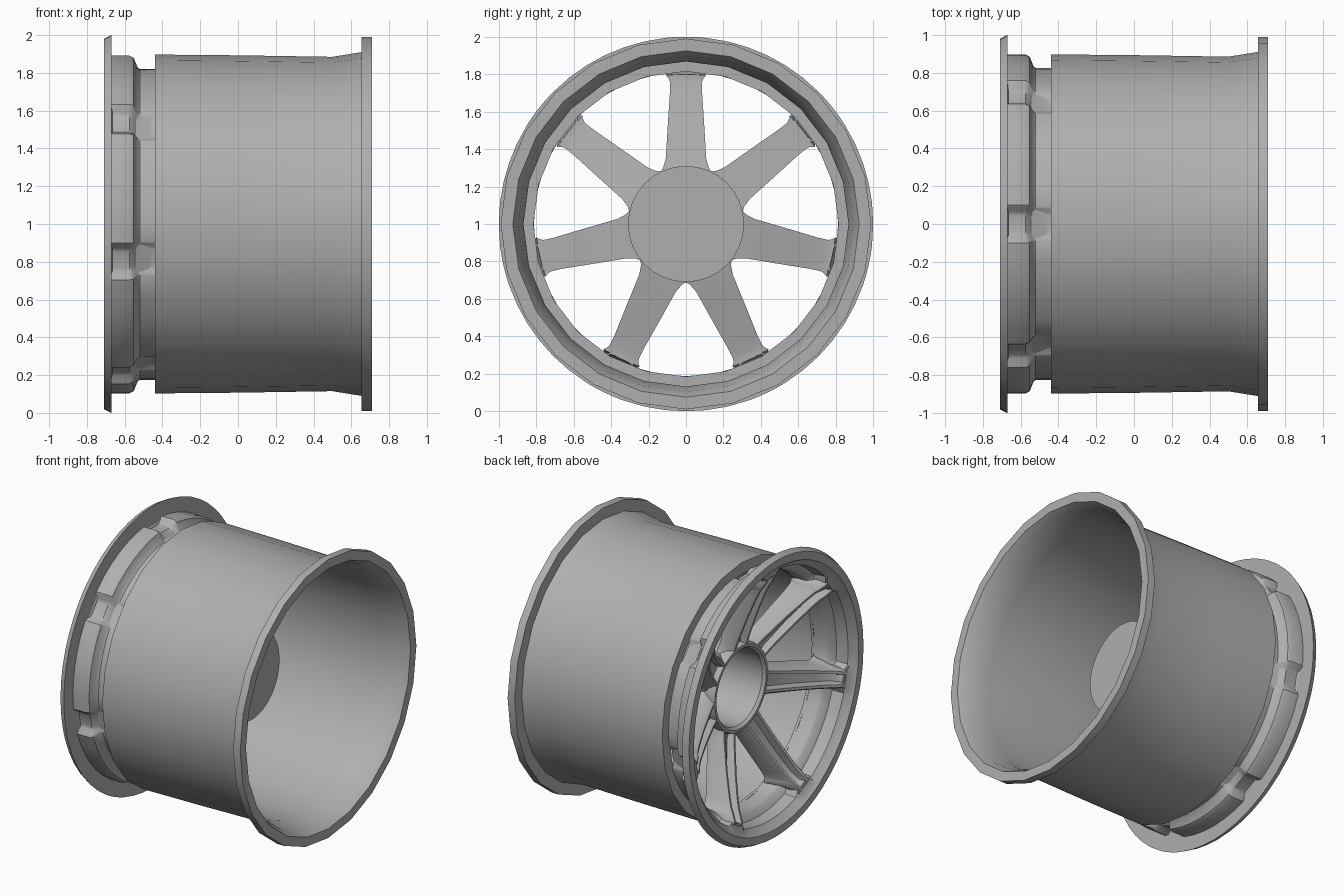
import bpy, bmesh
from math import sin, cos, radians, pi

if "Cube" in bpy.data.objects:
    bpy.data.objects.remove(bpy.data.objects["Cube"])

N_SPOKES = 7
STEP = 2 * pi / N_SPOKES
TOP = pi / 2

# Dark grey metal
metal = bpy.data.materials.new("grey_metal")
metal.diffuse_color = (.43, .43, .43, 1)
metal.use_nodes = True
metal.node_tree.nodes["Principled BSDF"].inputs["Base Color"].default_value = metal.diffuse_color


def finish(name, bm, angle=32):
    bmesh.ops.recalc_face_normals(bm, faces=bm.faces)
    me = bpy.data.meshes.new(name)
    bm.to_mesh(me)
    bm.free()
    me.materials.append(metal)
    ob = bpy.data.objects.new(name, me)
    bpy.context.collection.objects.link(ob)
    bpy.ops.object.select_all(action='DESELECT')
    ob.select_set(True)
    bpy.context.view_layer.objects.active = ob
    bpy.ops.object.shade_smooth_by_angle(angle=radians(angle))
    return ob


def polar(x, r, a):
    return (x, r * cos(a), 1 + r * sin(a))


def bridge(bm, rings, closed):
    """Join successive closed vertex loops with quads."""
    n = len(rings[0])
    for i in range(len(rings) if closed else len(rings) - 1):
        a, b = rings[i], rings[(i + 1) % len(rings)]
        for j in range(n):
            k = (j + 1) % n
            bm.faces.new((a[j], a[k], b[k], b[j]))


def lathe(name, profile, sides):
    """Revolve a closed (x, r) profile around the wheel axis."""
    bm = bmesh.new()
    rings = [[bm.verts.new(polar(x, r, TOP + 2 * pi * i / sides)) for x, r in profile]
             for i in range(sides)]
    bridge(bm, rings, True)
    bmesh.ops.remove_doubles(bm, verts=bm.verts, dist=1e-5)
    return finish(name, bm)


# Barrel with flared rear flange and inward front shoulder
lathe("barrel", [(-.44, .815), (-.44, .897), (.0, .893), (.5, .885), (.655, .91), (.655, .99),
                 (.71, .99), (.71, .925), (.655, .895), (.5, .868), (-.42, .868), (-.42, .815)], 24)

# Hub: long cup, open at the front and closed at the back
lathe("hub", [(.11, 0), (.11, .31), (-.41, .31), (-.435, .30), (-.435, .28),
              (-.415, .265), (.07, .255), (.07, 0)], 32)

# Front ring: lip plus stepped wall, dented at every spoke (x, r, dent)
ring_profile = [(-.71, .925, 0), (-.71, .98, 0), (-.67, 1.0, 0), (-.67, .897, .045),
                (-.575, .897, .045), (-.552, .885, .05), (-.532, .835, .03), (-.52, .825, .025),
                (-.44, .825, .025), (-.44, .812, .025), (-.525, .812, .025), (-.545, .822, .03),
                (-.575, .87, .045), (-.66, .878, .035), (-.685, .905, 0)]
# angle from the spoke in degrees, dent amount
stations = [(-6.4, 0), (-5.6, .2), (-4.2, .85), (-3, 1), (0, 1), (3, 1), (4.2, .85), (5.6, .2),
            (6.4, 0), (13, 0), (19.4, 0), (25.714, 0), (32, 0), (38.4, 0)]
bm = bmesh.new()
rings = []
for s in range(N_SPOKES):
    for deg, d in stations:
        a = TOP + s * STEP + radians(deg)
        rings.append([bm.verts.new(polar(x, r - dent * d, a)) for x, r, dent in ring_profile])
bridge(bm, rings, True)
finish("front_ring", bm)

# Spokes: two narrow rails with a groove in front, flat back flared at both ends
# (r, back half width, front half width, front x, back x, groove depth)
spoke_sections = [(.275, .14, .08, -.43, -.33, .03), (.30, .122, .08, -.435, -.335, .04),
                  (.35, .108, .077, -.45, -.345, .05), (.55, .096, .07, -.525, -.39, .06),
                  (.70, .086, .064, -.59, -.425, .06), (.76, .086, .062, -.62, -.438, .06),
                  (.78, .095, .06, -.635, -.44, .06), (.795, .108, .06, -.645, -.44, .06),
                  (.82, .08, .058, -.66, -.55, .05), (.848, .07, .055, -.672, -.60, .03)]
for s in range(N_SPOKES):
    a = TOP + s * STEP
    bm = bmesh.new()
    rings = []
    for r, w, v, f, b, g in spoke_sections:
        half = [(w, b), (w - .004, b - .03), (v + .004, f + .015), (v - .006, f),
                (v - .024, f), (v - .034, f + g)]
        pts = half + [(-t, x) for t, x in reversed(half)]
        rings.append([bm.verts.new((x, r * cos(a) - t * sin(a), 1 + r * sin(a) + t * cos(a)))
                      for t, x in pts])
    bridge(bm, rings, False)
    bm.faces.new(rings[0])
    bm.faces.new(rings[-1])
    finish(f"spoke_{s + 1}", bm)
